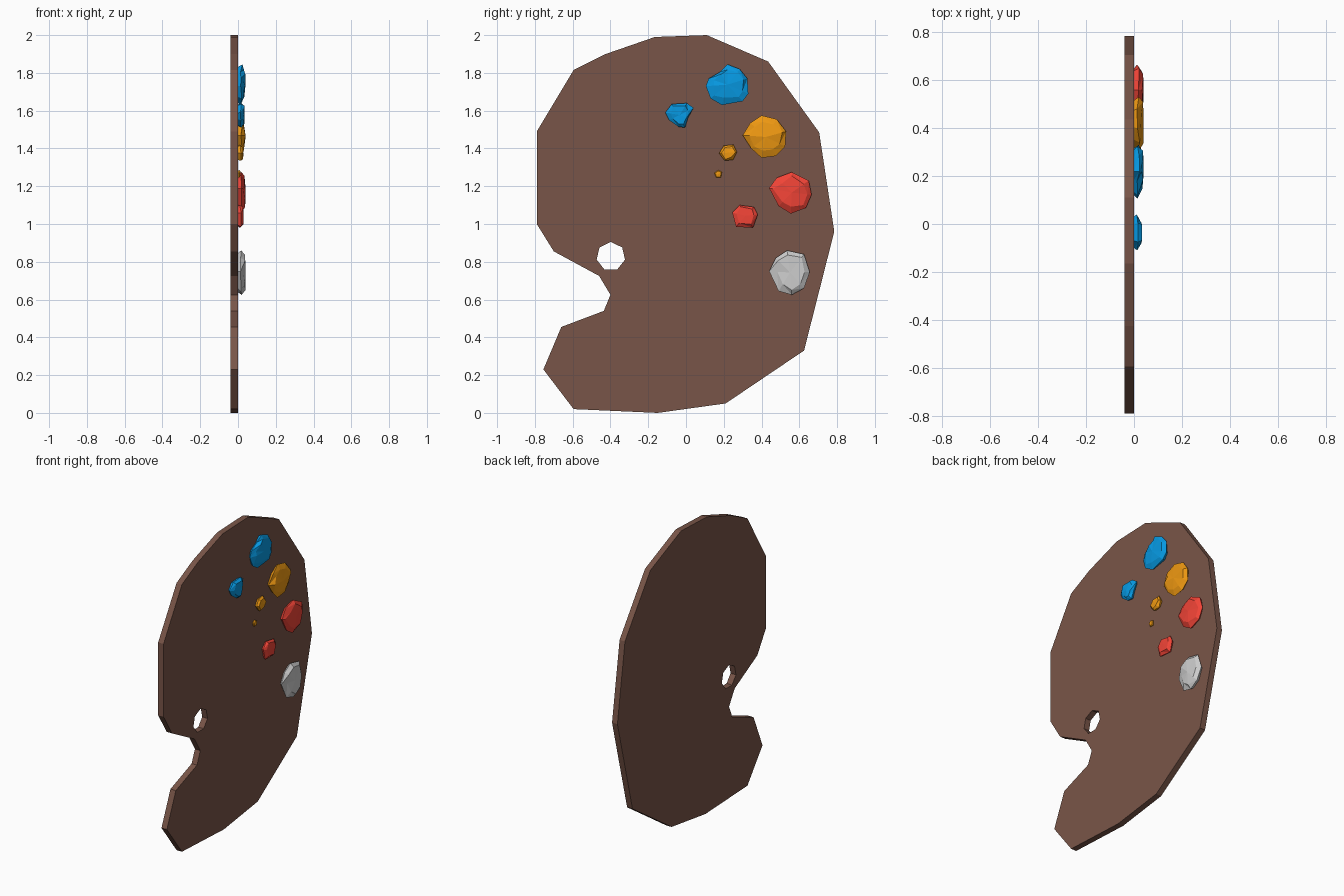
import bpy, bmesh, math, random
from mathutils import Matrix, Vector

if "Cube" in bpy.data.objects:
    bpy.data.objects.remove(bpy.data.objects["Cube"])

random.seed(4)


def material(name, rgb):
    m = bpy.data.materials.new(name)
    m.diffuse_color = (*rgb, 1)
    m.use_nodes = True
    m.node_tree.nodes["Principled BSDF"].inputs["Base Color"].default_value = m.diffuse_color
    return m


brown = material("brown_wood", (0.191, 0.091, 0.065))
blue = material("blue_paint", (0.002, 0.327, 0.783))
orange = material("orange_paint", (0.87, 0.32, 0.006))
red = material("red_paint", (0.89, 0.058, 0.038))
white = material("white_paint", (0.62, 0.62, 0.62))

# Board: outline in (y, z) with a seven-sided thumb hole
outline = [(0.11, 2.0), (0.435, 1.86), (0.705, 1.485), (0.785, 0.96), (0.625, 0.33),
           (0.21, 0.05), (-0.15, 0.0), (-0.595, 0.02), (-0.755, 0.23), (-0.66, 0.455),
           (-0.435, 0.54), (-0.4, 0.625), (-0.46, 0.725), (-0.70, 0.855), (-0.79, 1.0),
           (-0.79, 1.49), (-0.595, 1.815), (-0.425, 1.90), (-0.165, 1.99)]
hole = [(-0.398 + 0.077 * math.sin(i * math.tau / 7), 0.828 + 0.077 * math.cos(i * math.tau / 7))
        for i in range(7)]

curve = bpy.data.curves.new("palette_board", 'CURVE')
curve.dimensions = '2D'
curve.fill_mode = 'BOTH'
curve.extrude = 0.02
for loop in (outline, hole):
    s = curve.splines.new('POLY')
    s.points.add(len(loop) - 1)
    for p, (y, z) in zip(s.points, loop):
        p.co = (y, z, 0, 1)
    s.use_cyclic_u = True
    s.use_smooth = False
board = bpy.data.objects.new("palette_board", curve)
bpy.context.collection.objects.link(board)
bpy.context.view_layer.objects.active = board
board.select_set(True)
bpy.ops.object.convert(target='MESH')
board = bpy.context.object
# local x, y, z become world y, z, x
board.data.transform(Matrix(((0, 0, 1, -0.02), (1, 0, 0, 0), (0, 1, 0, 0), (0, 0, 0, 1))))
board.data.materials.clear()
board.data.materials.append(brown)
board.data.shade_flat()


# Paint dab: faceted lump lofted from its outline, standing on the board face
def paint(name, mat, points, height=0.038):
    n = len(points)
    cy = sum(p[0] for p in points) / n
    cz = sum(p[1] for p in points) / n
    bm = bmesh.new()
    rings = []
    for h, scale, wobble in ((-0.003, 0.88, 0.03), (0.5, 1.0, 0.0), (0.9, 0.72, 0.12)):
        ring = []
        for y, z in points:
            f = scale + random.uniform(-wobble, wobble)
            x = height * (h + (random.uniform(-0.2, 0.1) if h > 0 else 0))
            ring.append(bm.verts.new((x, cy + (y - cy) * f, cz + (z - cz) * f)))
        rings.append(ring)
    top = bm.verts.new((height, cy, cz))
    bm.faces.new(rings[0])
    for a, b in zip(rings, rings[1:]):
        for i in range(n):
            j = (i + 1) % n
            bm.faces.new((a[i], a[j], b[j]))
            bm.faces.new((a[i], b[j], b[i]))
    for i in range(n):
        bm.faces.new((rings[2][i], rings[2][(i + 1) % n], top))
    bmesh.ops.recalc_face_normals(bm, faces=bm.faces)
    me = bpy.data.meshes.new(name)
    bm.to_mesh(me)
    bm.free()
    me.materials.append(mat)
    bpy.context.collection.objects.link(bpy.data.objects.new(name, me))


paint("blue_dab_large", blue,
      [(0.12, 1.77), (0.18, 1.805), (0.22, 1.845), (0.285, 1.82), (0.325, 1.77),
       (0.33, 1.69), (0.30, 1.65), (0.19, 1.63), (0.13, 1.665), (0.105, 1.73)], 0.04)
paint("blue_dab_small", blue,
      [(-0.11, 1.59), (-0.075, 1.635), (0.005, 1.64), (0.04, 1.615),
       (0.01, 1.56), (-0.005, 1.51), (-0.04, 1.515), (-0.09, 1.55)], 0.034)
paint("orange_dab_large", orange,
      [(0.30, 1.47), (0.34, 1.535), (0.40, 1.575), (0.48, 1.555), (0.53, 1.49),
       (0.525, 1.41), (0.475, 1.36), (0.40, 1.35), (0.345, 1.40)], 0.04)
paint("orange_dab_medium", orange,
      [(0.175, 1.375), (0.20, 1.415), (0.25, 1.42), (0.27, 1.38), (0.25, 1.34), (0.205, 1.335)], 0.028)
paint("orange_dab_tiny", orange,
      [(0.15, 1.27), (0.17, 1.285), (0.19, 1.275), (0.185, 1.245), (0.16, 1.245)], 0.014)
paint("red_dab_large", red,
      [(0.44, 1.19), (0.48, 1.245), (0.56, 1.275), (0.65, 1.23),
       (0.665, 1.155), (0.635, 1.085), (0.555, 1.055), (0.49, 1.095)], 0.04)
paint("red_dab_small", red,
      [(0.245, 1.06), (0.285, 1.10), (0.36, 1.09), (0.38, 1.05), (0.355, 0.98), (0.265, 0.985)], 0.03)
paint("white_dab", white,
      [(0.44, 0.75), (0.475, 0.82), (0.535, 0.86), (0.625, 0.84),
       (0.655, 0.745), (0.625, 0.66), (0.56, 0.625), (0.49, 0.645)], 0.04)
